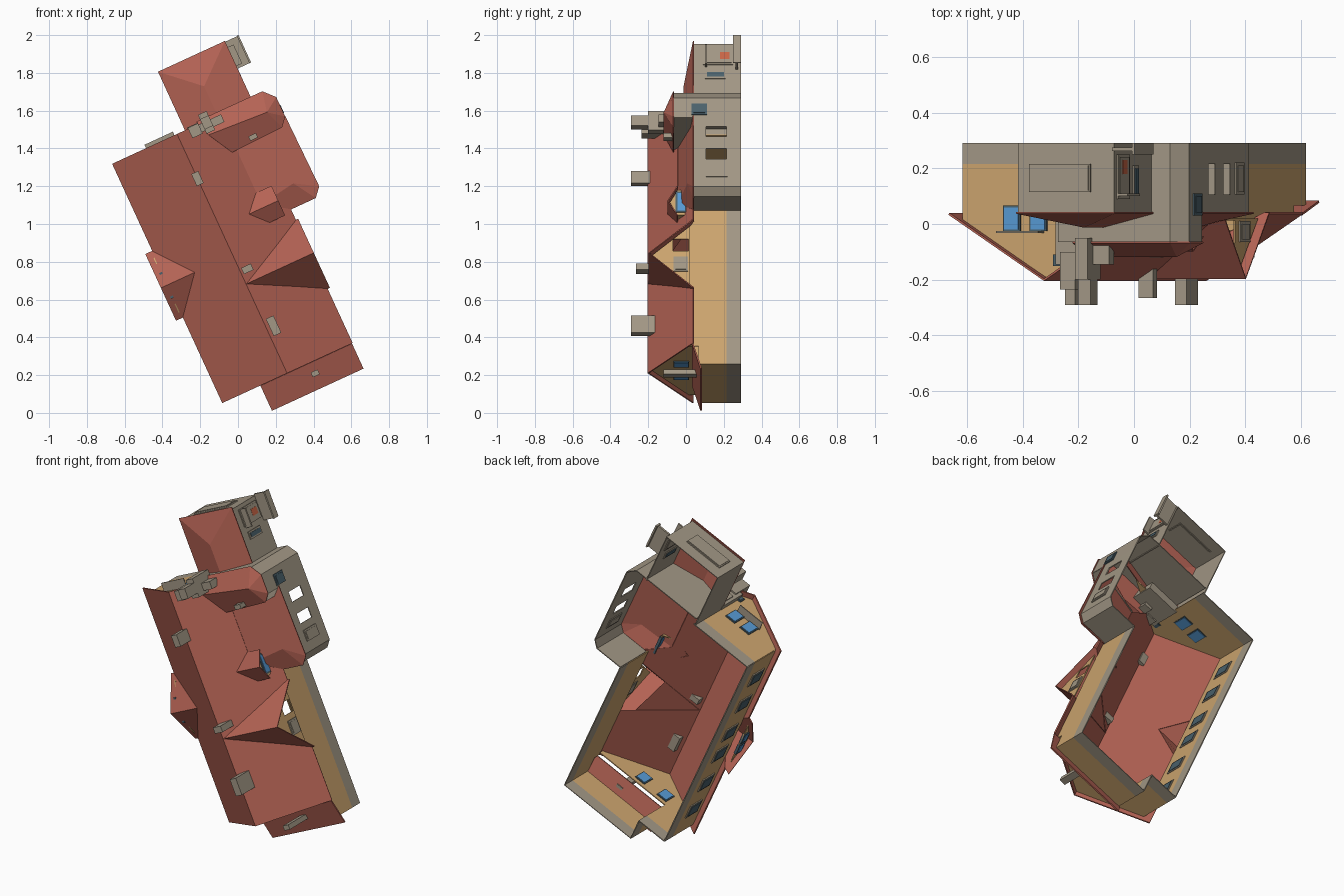
import bpy, bmesh
from mathutils import Vector

if "Cube" in bpy.data.objects:
    bpy.data.objects.remove(bpy.data.objects["Cube"])

# The house lies on its back: plan is (u, v) in the x-z plane, up is -y
def T(u, v, y):
    return Vector((.26 + .908*u - .418*v, y, .21 + .418*u + .908*v))

def mat(name, c):
    m = bpy.data.materials.new(name)
    m.diffuse_color = (*c, 1)
    m.use_nodes = True
    m.node_tree.nodes["Principled BSDF"].inputs["Base Color"].default_value = m.diffuse_color
    return m

ROOF = mat("roof_red", (.46, .125, .09))
STONE = mat("stone_grey", (.36, .31, .235))
TAN = mat("plaster_tan", (.60, .37, .155))
BLUE = mat("glass_blue", (.095, .32, .65))
SLATE = mat("slate_blue", (.07, .12, .15))
BRICK = mat("brick_orange", (.58, .13, .06))

def make(name, faces, mats, thick=.006, rule=None):
    """Surface from lists of (u, v, y) points, thickened a little."""
    bm = bmesh.new()
    for f in faces:
        bm.faces.new([bm.verts.new(T(*p)) for p in f])
    bmesh.ops.remove_doubles(bm, verts=bm.verts, dist=.0005)
    bmesh.ops.recalc_face_normals(bm, faces=bm.faces)
    if rule:
        for f in bm.faces:
            f.material_index = rule(f.calc_center_median())
    me = bpy.data.meshes.new(name)
    bm.to_mesh(me)
    bm.free()
    for m in mats:
        me.materials.append(m)
    ob = bpy.data.objects.new(name, me)
    bpy.context.collection.objects.link(ob)
    if thick:
        s = ob.modifiers.new("thickness", 'SOLIDIFY')
        s.thickness, s.offset = thick, 0
    return ob

def box(name, u, v, y, m):
    a = [[(u[i], v[j], y[k]) for k in (0, 1)] for i, j in ((0, 0), (1, 0), (1, 1), (0, 1))]
    fs = [[c[0] for c in a], [c[1] for c in a]]
    fs += [[a[i][0], a[(i+1) % 4][0], a[(i+1) % 4][1], a[i][1]] for i in range(4)]
    return make(name, fs, [m], 0)

def wall(name, path, top, upper):
    """Wall along a plan path: stone plinth below, upper colour above."""
    fs = []
    for (a, b), (c, d) in zip(path, path[1:]):
        for y0, y1 in ((.29, .215), (.215, top)):
            fs.append([(a, b, y0), (c, d, y0), (c, d, y1), (a, b, y1)])
    return make(name, fs, [STONE, upper], .006, lambda c: 0 if c.y > .215 else 1)

def cut(ob, u, v, y):
    c = box(ob.name + "_cutter", u, v, y, STONE)
    c.hide_render = True
    c.hide_viewport = True
    b = ob.modifiers.new("opening", 'BOOLEAN')
    b.object, b.operation, b.solver = c, 'DIFFERENCE', 'EXACT'

def window_u(name, u, v, y, glass, frame=STONE):
    """Window on a wall facing along u."""
    box(name + "_frame", (u-.008, u+.008), (v[0]-.01, v[1]+.01), (y[0]-.01, y[1]+.01), frame)
    box(name + "_glass", (u-.011, u+.011), v, y, glass)

def window_v(name, v, u, y, glass, frame=SLATE):
    """Window on a wall facing along v."""
    box(name + "_frame", (u[0]-.006, u[1]+.006), (v-.008, v+.008), (y[0]-.006, y[1]+.006), frame)
    box(name + "_glass", u, (v-.011, v+.011), y, glass)

def ry(u):  # main roof height
    return -.2 + .63*abs(u)

def slope(pts):
    return [(u, v, ry(u)) for u, v in pts]

# main roof, notched where the dormers join
make("main_roof", [
    slope([(0, 0), (-.376, 0), (-.376, .50), (-.219, .69), (-.376, .886), (-.376, 1.395), (0, 1.395)]),
    slope([(0, 0), (.38, 0), (.38, .32), (0, .52), (.38, .715), (.38, .78), (.25, .87),
           (.25, 1.2), (.15, 1.33), (.11, 1.395), (0, 1.395)])], [ROOF], .008)
# lean-to roof at the bottom end
make("lean_to_roof", [[(-.156, 0, .035), (.378, 0, .035), (.378, -.146, .08), (-.156, -.146, .08)]], [ROOF], .008)
# left dormer roof
make("left_dormer_roof", [
    [(-.219, .69, ry(.219)), (-.418, .69, ry(.219)), (-.418, e, .06), (-.376, e, ry(.376))]
    for e in (.50, .886)], [ROOF])
make("left_dormer_gable", [[(-.385, .53, .03), (-.385, .69, -.05), (-.385, .85, .03)]], [TAN])
# right cross gable
make("cross_gable_roof", [
    [(0, .52, -.195), (.395, .52, -.195), (.395, e, .04), (.375, e, .04)] for e in (.318, .717)], [ROOF])
gable = make("cross_gable_wall", [[(.36, .345, .02), (.36, .52, -.18), (.36, .69, .02)]], [TAN])
cut(gable, (.3, .42), (.545, .615), (-.068, .012))
window_u("cross_gable_window", .362, (.435, .50), (-.055, .0), STONE)
# small dormer with blue window
make("small_dormer_roof", [
    [(.16, .85, -.095), (.34, .85, -.095), (.34, e, -.045), (.25, e, -.045)] for e in (.765, .935)], [ROOF])
make("small_dormer_front", [[(.315, .78, .0), (.315, .78, -.045), (.315, .85, -.085),
                             (.315, .92, -.045), (.315, .92, .0)]], [TAN])
make("small_dormer_cheeks", [[(.315, e, -.045), (.315, e, .0), (.25, e, -.045)] for e in (.78, .92)], [TAN])
window_u("small_dormer_window", .315, (.80, .90), (-.045, -.005), BLUE, SLATE)
# wing roof
make("wing_roof", [
    [(.25, .87, -.04), (.25, 1.2, -.04), (.56, 1.245, .04), (.568, .828, .04), (.45, .90, .01)],
    [(.45, .90, .01), (.568, .828, .04), (.525, .78, .04)],
    [(.25, .87, -.04), (.45, .90, .01), (.525, .78, .04), (.38, .78, .04)]], [ROOF])
# higher block roof with chamfered hip end
rim = [(.12, 1.41), (.505, 1.41), (.558, 1.352), (.558, 1.24), (.52, 1.195), (.225, 1.185)]
e3 = [(u, v, -.065) for u, v in rim]
p, q = (.48, 1.3, -.115), (.15, 1.32, -.115)
make("block_roof", [[e3[0], e3[1], p, q], [e3[1], e3[2], p], [e3[2], e3[3], p],
                    [e3[3], e3[4], p], [e3[4], e3[5], q, p]], [ROOF])
# tower hip roof
make("tower_roof", [
    [(.047, 1.736, .04), (.436, 1.736, .04), (.236, 1.564, -.01)],
    [(.047, 1.736, .04), (.236, 1.564, -.01), (.236, 1.36, -.01), (.047, 1.36, .04)],
    [(.436, 1.736, .04), (.236, 1.564, -.01), (.236, 1.36, -.01), (.436, 1.36, .04)]], [ROOF])

# walls
wall("left_wall", [(-.335, .03), (-.335, 1.36)], .012, TAN)
wall("right_wall", [(.343, .0), (.343, .79)], .018, TAN)
wall("top_wall", [(-.335, 1.36), (.06, 1.36)], .012, TAN)
wall("bottom_wall", [(-.335, .03), (-.147, .03)], .012, TAN)
wall("lean_to_wall", [(-.147, .03), (-.147, -.103), (.343, -.103), (.343, .0)], .066, TAN)
for n, v in (("top_gable", 1.36), ("bottom_gable", .03)):
    make(n, [[(-.335, v, .012), (0, v, -.195), (.335, v, .012)]], [TAN])
make("bottom_gable_skirt", [[(-.147, .03, .012), (.335, .03, .012), (.335, .03, .04), (-.147, .03, .04)]], [TAN])
wing = wall("wing_wall", [(.343, .795), (.515, .795), (.55, .835), (.55, 1.24)], .04, STONE)
for v in (1.025, 1.155):
    cut(wing, (.5, .6), (v-.03, v+.03), (.105, .215))
wall("block_wall", [(.55, 1.24), (.55, 1.35), (.5, 1.4), (.06, 1.4)], -.065, STONE)
make("block_side", [[(.55, 1.24, .04), (.55, 1.24, -.065), (.515, 1.2, -.065), (.23, 1.2, -.065),
                     (.25, 1.2, -.03), (.515, 1.2, .03)]], [STONE])
wall("tower_wall", [(.05, 1.36), (.05, 1.72), (.425, 1.72), (.425, 1.39)], .04, STONE)

# windows in the gable ends
for u in (-.14, -.035):
    window_v("top_gable_window", 1.362, (u-.028, u+.028), (-.02, .06), BLUE)
window_v("attic_vent", 1.362, (.03, .06), (-.145, -.115), SLATE)
box("gable_window_canopy", (-.18, -.015), (1.362, 1.415), (-.032, -.026), STONE)
for u in (-.1, .06):
    window_v("bottom_gable_window", .03, (u-.028, u+.028), (-.06, .01), BLUE)
# left wall and dormer windows
for v in (.2, .4, .62, .78, 1.0, 1.2):
    window_u("left_window", -.336, (v-.035, v+.035), (.07, .16), SLATE)
for v in (.65, .73):
    window_u("left_dormer_window", -.386, (v-.025, v+.025), (-.015, .02), BLUE, SLATE)
# wing, block and tower windows
window_u("wing_window", .551, (.90, .945), (.115, .21), STONE)
window_u("block_window", .551, (1.26, 1.305), (.04, .10), SLATE, SLATE)
window_u("tower_window", .426, (1.61, 1.69), (.10, .24), STONE)
box("tower_brick_panel", (.43, .438), (1.63, 1.67), (.18, .23), BRICK)
window_u("tower_slot", .426, (1.53, 1.555), (.11, .20), SLATE)
window_v("tower_back_panel", 1.721, (.1, .33), (.12, .21), STONE, STONE)
# entrance stoop beside the tower
box("stoop", (.425, .515), (1.575, 1.732), (.262, .275), STONE)
box("stoop_rail", (.505, .515), (1.575, 1.735), (.25, .29), STONE)
box("stoop_canopy", (.425, .47), (1.59, 1.70), (.10, .11), STONE)

# chimneys
for n, u, v, du, dv, top, base in (
        ("ridge_chimney_upper", 0, 1.135, .02, .035, -.29, -.17),
        ("ridge_chimney_lower", .04, .258, .022, .05, -.29, -.15),
        ("ridge_chimney_small", .04, .59, .028, .018, -.265, -.15),
        ("slope_vent", .36, 1.212, .022, .013, -.12, -.04),
        ("lean_to_pipe", .135, -.063, .02, .014, -.12, .06),
        ("stack_base", .15, 1.37, .105, .022, -.145, .05),
        ("stack_column", .168, 1.385, .025, .055, -.20, -.05),
        ("stack_top", .168, 1.385, .025, .03, -.29, -.2),
        ("stack_side", .095, 1.37, .03, .03, -.235, -.1)):
    box(n, (u-du, u+du), (v-dv, v+dv), (top, base), STONE)
